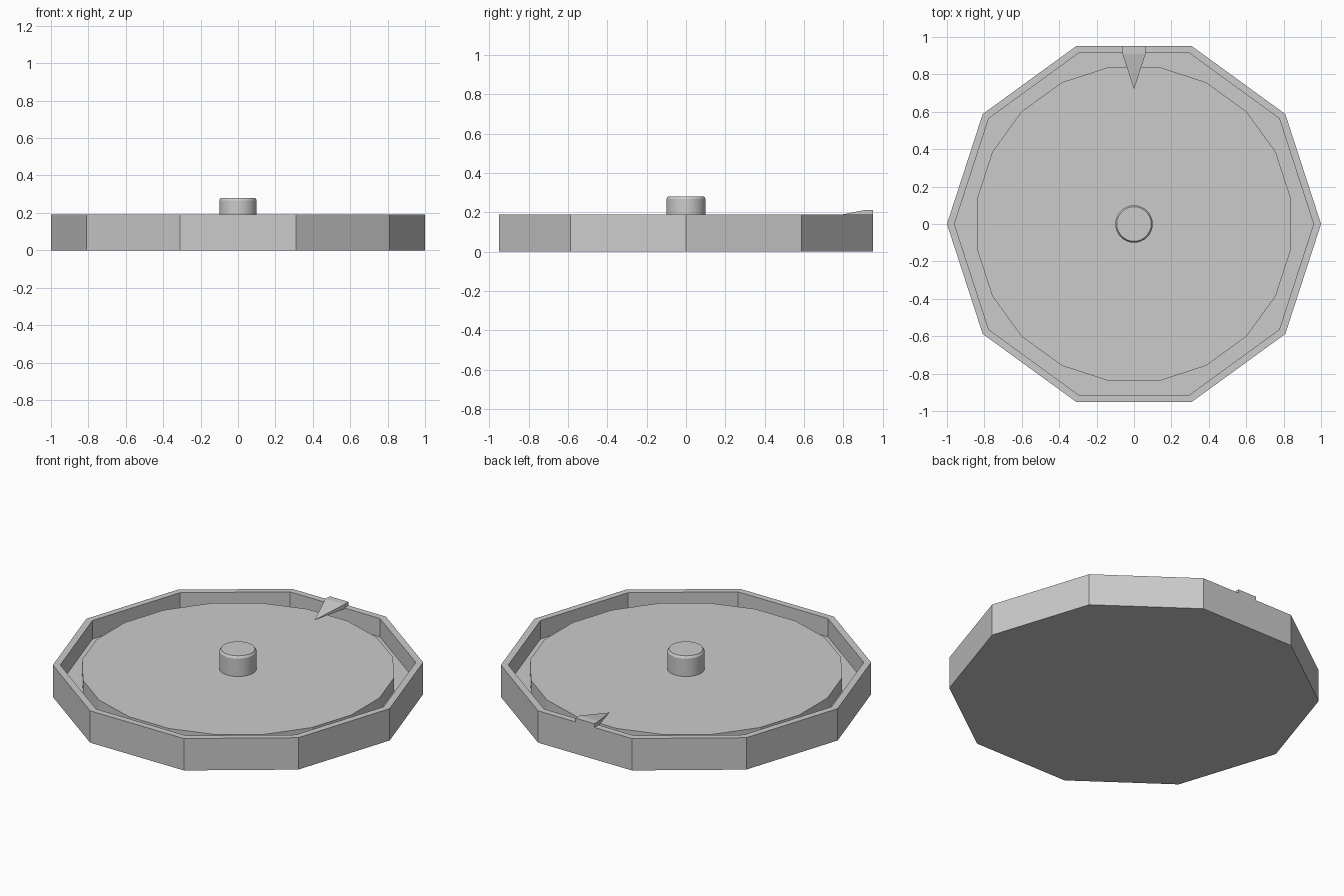
import bpy
import math

cube = bpy.data.objects.get("Cube")
if cube:
    bpy.data.objects.remove(cube, do_unlink=True)

# Single plain grey
GREY = (0.6, 0.6, 0.6, 1.0)
grey = bpy.data.materials.new("plain grey")
grey.use_nodes = True
grey.diffuse_color = GREY
grey.node_tree.nodes["Principled BSDF"].inputs["Base Color"].default_value = GREY


def add_mesh(name, verts, faces):
    mesh = bpy.data.meshes.new(name)
    mesh.from_pydata(verts, [], faces)
    mesh.materials.append(grey)
    obj = bpy.data.objects.new(name, mesh)
    bpy.context.collection.objects.link(obj)
    return obj


def turned(name, profile, sides, start=0.0):
    """Sweep (radius, z) points round z, from bottom to top, capping both ends."""
    verts = [(r * math.cos(start + math.tau * i / sides),
              r * math.sin(start + math.tau * i / sides), z)
             for r, z in profile for i in range(sides)]
    faces = [(k * sides + i, k * sides + (i + 1) % sides,
              (k + 1) * sides + (i + 1) % sides, (k + 1) * sides + i)
             for k in range(len(profile) - 1) for i in range(sides)]
    last = (len(profile) - 1) * sides
    faces.append(tuple(reversed(range(sides))))
    faces.append(tuple(range(last, last + sides)))
    return add_mesh(name, verts, faces)


# Ten-sided tray with a thin rim and a sunken floor
FLOOR = 0.08
turned("tray", [(1, 0), (1, 0.19), (0.96, 0.19), (0.96, FLOOR)], 10)

# Raised twenty-sided platter
turned("platter", [(0.85, FLOOR), (0.85, 0.16)], 20, math.radians(9))

# Round centre post with a chamfered top
post = turned("center_post", [(0.1, 0.16), (0.1, 0.267), (0.092, 0.28)], 32)
bpy.context.view_layer.objects.active = post
post.select_set(True)
bpy.ops.object.shade_smooth_by_angle(angle=math.radians(30))

# Pointer wedge on the back rim, tapering to a tip over the platter
W, LOW, HIGH = 0.062, 0.185, 0.212
rows = [(x, y, z) for y in (0.951, 0.91) for z in (LOW, HIGH) for x in (-W, W)]
add_mesh("pointer", rows + [(0, 0.72, 0.174)],
         [(0, 2, 3, 1), (2, 6, 7, 3), (0, 1, 5, 4), (0, 4, 6, 2),
          (1, 3, 7, 5), (6, 8, 7), (4, 5, 8), (4, 8, 6), (5, 7, 8)])
